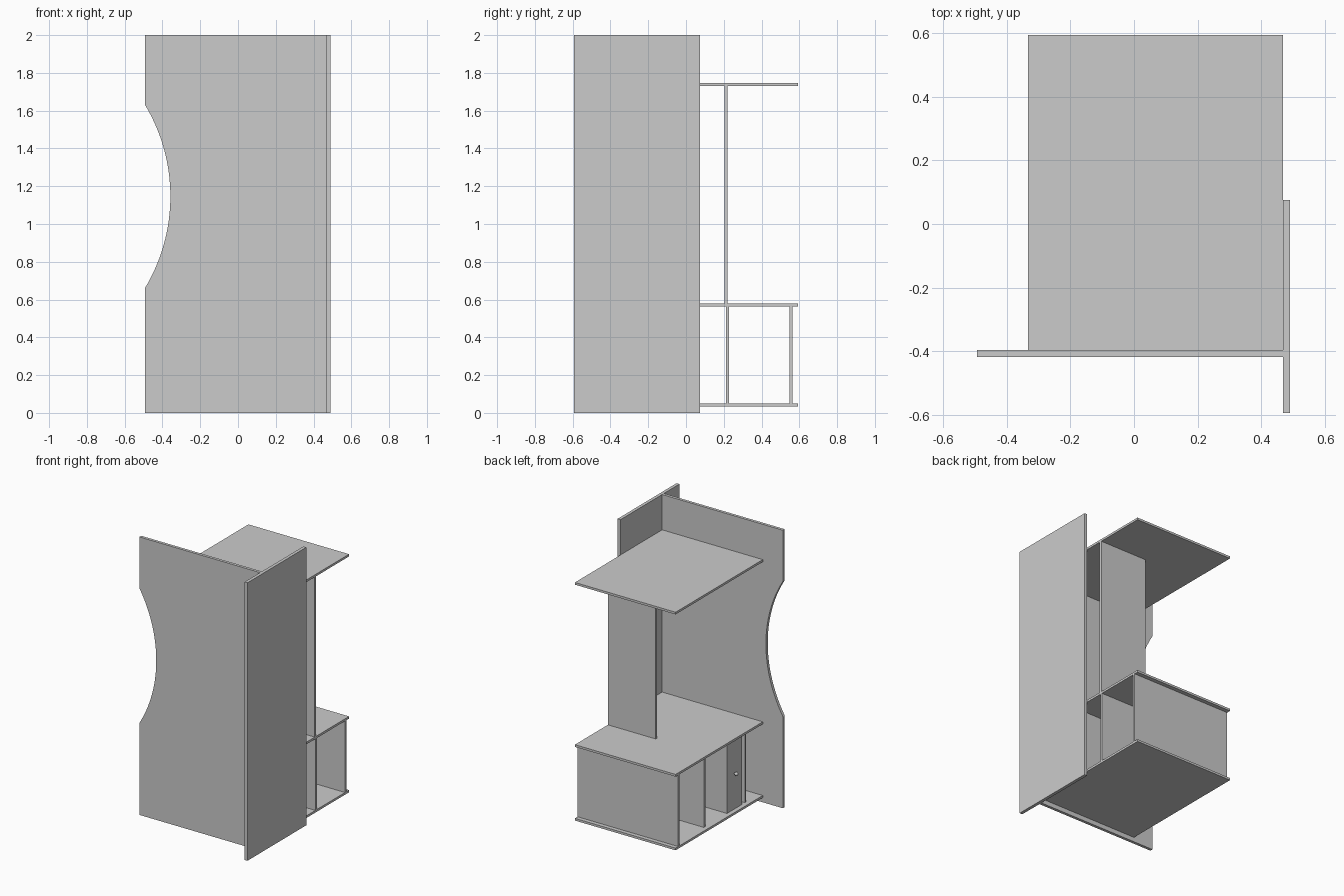
import bpy, bmesh, math

if "Cube" in bpy.data.objects:
    bpy.data.objects.remove(bpy.data.objects["Cube"])

def box(name, x0, x1, y0, y1, z0, z1):
    bm = bmesh.new()
    bmesh.ops.create_cube(bm, size=1)
    for v in bm.verts:
        v.co = (x1 if v.co.x > 0 else x0, y1 if v.co.y > 0 else y0, z1 if v.co.z > 0 else z0)
    return finish(name, bm)

def finish(name, bm):
    me = bpy.data.meshes.new(name)
    bm.to_mesh(me)
    bm.free()
    ob = bpy.data.objects.new(name, me)
    bpy.context.collection.objects.link(ob)
    return ob

L, R = -0.333, 0.468          # cabinet extents in x
FRONT, BACK = -0.397, 0.594   # cabinet extents in y
INSET = L + 0.032             # recessed open side

# front panel with a circular bite on its left edge
z0, z1, depth = 0.66, 1.632, 0.135
half, mid = (z1 - z0) / 2, (z0 + z1) / 2
rad = (half**2 + depth**2) / (2 * depth)
cx, ang = -0.493 + depth - rad, math.asin(half / rad)
pts = [(-0.493, 0), (R, 0), (R, 2), (-0.493, 2)]
for i in range(33):
    a = ang - 2 * ang * i / 32
    pts.append((cx + rad * math.cos(a), mid + rad * math.sin(a)))
bm = bmesh.new()
face = bm.faces.new([bm.verts.new((x, -0.418, z)) for x, z in pts])
ext = bmesh.ops.extrude_face_region(bm, geom=[face])
bmesh.ops.translate(bm, vec=(0, 0.021, 0),
                    verts=[g for g in ext["geom"] if isinstance(g, bmesh.types.BMVert)])
bmesh.ops.recalc_face_normals(bm, faces=bm.faces)
finish("front_panel", bm)

# tall side panel
box("side_panel", R, 0.491, -0.594, 0.075, 0, 2)

# horizontal boards
for name, z in (("base_board", 0.033), ("desk_top", 0.563), ("top_shelf", 1.73)):
    box(name, L, R, FRONT, BACK, z, z + 0.016)

# upright between desk top and top shelf
box("upper_support", 0.087, R, 0.204, 0.22, 0.579, 1.73)

# uprights of the lower cabinet
box("cabinet_back", L, R, 0.548, 0.564, 0.049, 0.563)
box("cabinet_divider", INSET, R, 0.211, 0.227, 0.049, 0.563)
box("cabinet_inner_divider", INSET, R, -0.255, -0.239, 0.049, 0.563)

# closed compartment with its round knob
box("cupboard", INSET, R, -0.208, -0.036, 0.049, 0.563)
bm = bmesh.new()
bmesh.ops.create_uvsphere(bm, u_segments=20, v_segments=12, radius=0.013)
knob = finish("cupboard_knob", bm)
knob.location = (INSET - 0.016, -0.12, 0.306)
for p in knob.data.polygons:
    p.use_smooth = True
box("knob_stem", INSET - 0.012, INSET, -0.124, -0.116, 0.302, 0.31)
